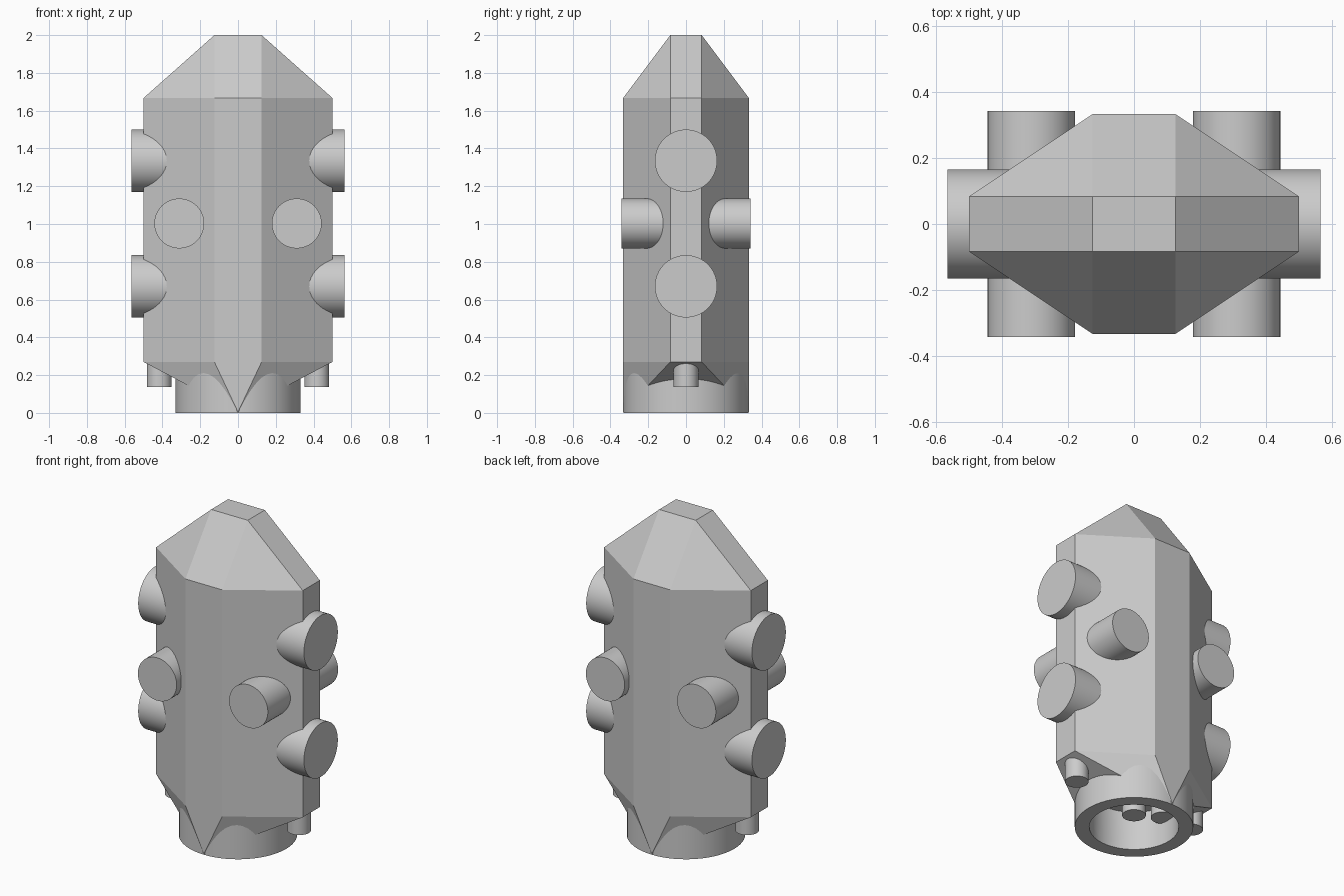
import bpy, bmesh, math

if "Cube" in bpy.data.objects:
    bpy.data.objects.remove(bpy.data.objects["Cube"])

grey = bpy.data.materials.new("light_grey")
grey.diffuse_color = (0.6, 0.6, 0.6, 1)
grey.use_nodes = True
grey.node_tree.nodes["Principled BSDF"].inputs["Base Color"].default_value = grey.diffuse_color


def finish(obj, name):
    obj.name = name
    obj.data.materials.clear()
    obj.data.materials.append(grey)
    return obj


def cylinder(name, radius, start, end, axis, offset, sides=64):
    """Cylinder along axis 'X', 'Y' or 'Z' from start to end; offset is (x, y, z)."""
    i = "XYZ".index(axis)
    loc = list(offset)
    loc[i] = (start + end) / 2
    rot = {"X": (0, math.pi / 2, 0), "Y": (math.pi / 2, 0, 0), "Z": (0, 0, 0)}[axis]
    bpy.ops.mesh.primitive_cylinder_add(vertices=sides, radius=radius,
                                        depth=end - start, location=loc, rotation=rot)
    bpy.ops.object.shade_smooth_by_angle(angle=math.radians(30))
    return finish(bpy.context.object, name)


def cut(obj, cutter):
    mod = obj.modifiers.new("cut", "BOOLEAN")
    mod.operation = "DIFFERENCE"
    mod.solver = "EXACT"
    mod.object = cutter
    bpy.context.view_layer.objects.active = obj
    bpy.ops.object.modifier_apply(modifier="cut")
    bpy.data.objects.remove(cutter)


# Faceted hull: flat cap, long octagonal walls, keel-shaped underside
points = []
for sy in (-1, 1):
    for sx in (-1, 1):
        points.append((sx * 0.125, sy * 0.083, 2.0))
        for z in (0.27, 1.667):
            points.append((sx * 0.5, sy * 0.083, z))
            points.append((sx * 0.125, sy * 0.333, z))
    points.append((0, sy * 0.333, 0.005))
bm = bmesh.new()
for p in points:
    bm.verts.new(p)
bmesh.ops.convex_hull(bm, input=bm.verts[:])
bmesh.ops.dissolve_limit(bm, angle_limit=math.radians(0.5),
                         verts=bm.verts[:], edges=bm.edges[:])
bmesh.ops.recalc_face_normals(bm, faces=bm.faces[:])
mesh = bpy.data.meshes.new("hull")
bm.to_mesh(mesh)
bm.free()
hull = bpy.data.objects.new("hull", mesh)
bpy.context.collection.objects.link(hull)
finish(hull, "hull")

# Base ring, with its bore cut through the keel
ring = cylinder("base_ring", 0.331, 0, 0.255, "Z", (0, 0, 0))
for target in (hull, ring):
    cut(target, cylinder("bore_cutter", 0.25, -0.1, 0.24, "Z", (0, 0, 0)))
bpy.ops.object.select_all(action="DESELECT")
ring.select_set(True)
bpy.context.view_layer.objects.active = ring
bpy.ops.object.shade_smooth_by_angle(angle=math.radians(30))

# Large side barrels, running through the hull
for label, z in (("lower", 0.67), ("upper", 1.335)):
    cylinder(label + "_side_barrel", 0.165, -0.565, 0.565, "X", (0, 0, z))

# Smaller barrels, front to back
for label, x in (("left", -0.311), ("right", 0.311)):
    cylinder(label + "_cross_barrel", 0.132, -0.342, 0.342, "Y", (x, 0, 1.003))

# Row of nozzles under the hull
for i in range(-2, 3):
    cylinder("nozzle", 0.066, 0.137 if i else 0.075, 0.29, "Z", (i * 0.2085, 0, 0), 32)
